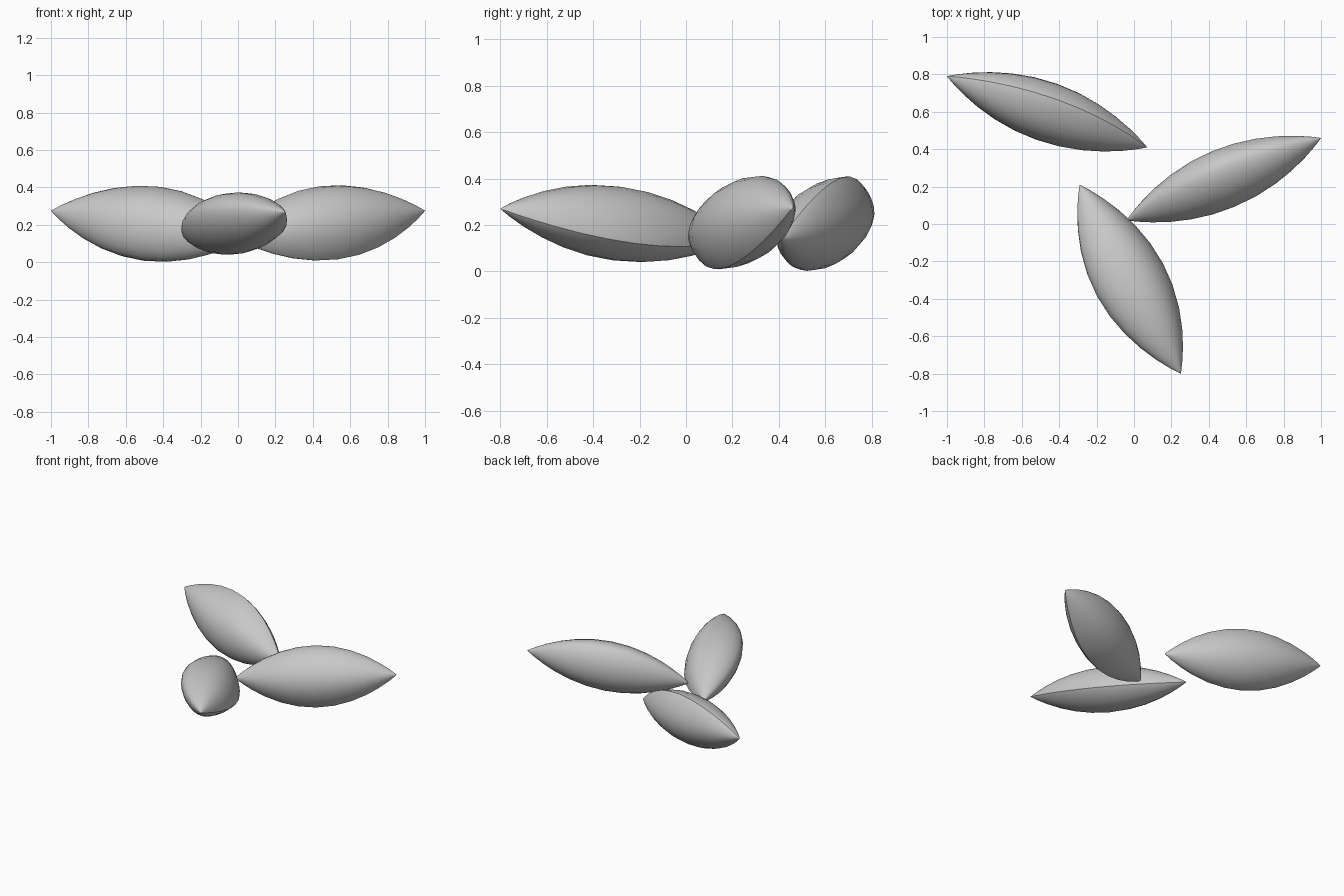
import bpy, math
from mathutils import Vector

if "Cube" in bpy.data.objects:
    bpy.data.objects.remove(bpy.data.objects["Cube"])

SIDES, RINGS = 24, 14
HALF_WIDTH, HALF_THICK = 0.212, 0.157

grey = bpy.data.materials.new("plain grey")
grey.diffuse_color = (0.58, 0.58, 0.58, 1)
grey.use_nodes = True
grey.node_tree.nodes["Principled BSDF"].inputs["Base Color"].default_value = grey.diffuse_color


def section(phi):
    """Lens outline: crisp ridge at phi = 0, blunter ridge at phi = pi."""
    c, s = math.cos(phi), math.sin(phi)
    power = 1.42 + 0.22 * c
    return HALF_WIDTH * c, math.copysign(HALF_THICK * abs(s) ** power, s)


def make_seed(name, inner, outer, roll):
    """Pointed seed between two tips; roll turns the crisp ridge from sideways to up."""
    a, b = Vector(inner), Vector(outer)
    axis = (b - a).normalized()
    side = Vector((0, 0, 1)).cross(axis).normalized()
    up = axis.cross(side)
    r = math.radians(roll)
    ridge = side * math.cos(r) + up * math.sin(r)
    flat = up * math.cos(r) - side * math.sin(r)

    verts, faces = [a], []
    for i in range(1, RINGS):
        t = -math.cos(math.pi * i / RINGS)
        swell = (1 - t * t) ** 0.96
        centre = a.lerp(b, (t + 1) / 2)
        for j in range(SIDES):
            x, y = section(2 * math.pi * j / SIDES)
            verts.append(centre + (ridge * x + flat * y) * swell)
    verts.append(b)
    last = len(verts) - 1

    for j in range(SIDES):
        k = (j + 1) % SIDES
        faces.append((0, 1 + k, 1 + j))
        for i in range(RINGS - 2):
            p, q = 1 + i * SIDES, 1 + (i + 1) * SIDES
            faces.append((p + j, p + k, q + k, q + j))
        p = 1 + (RINGS - 2) * SIDES
        faces.append((p + j, p + k, last))

    mesh = bpy.data.meshes.new(name)
    mesh.from_pydata(verts, [], faces)
    mesh.materials.append(grey)
    obj = bpy.data.objects.new(name, mesh)
    bpy.context.collection.objects.link(obj)
    bpy.ops.object.select_all(action='DESELECT')
    obj.select_set(True)
    bpy.context.view_layer.objects.active = obj
    bpy.ops.object.shade_smooth_by_angle(angle=math.radians(32))


# Three scattered seeds, each rolled differently
make_seed("back_left_seed", (0.07, 0.41, 0.14), (-1.0, 0.79, 0.275), 112)
make_seed("right_seed", (-0.04, 0.02, 0.14), (1.0, 0.46, 0.275), -114)
make_seed("front_seed", (-0.29, 0.21, 0.14), (0.25, -0.80, 0.27), -24)
